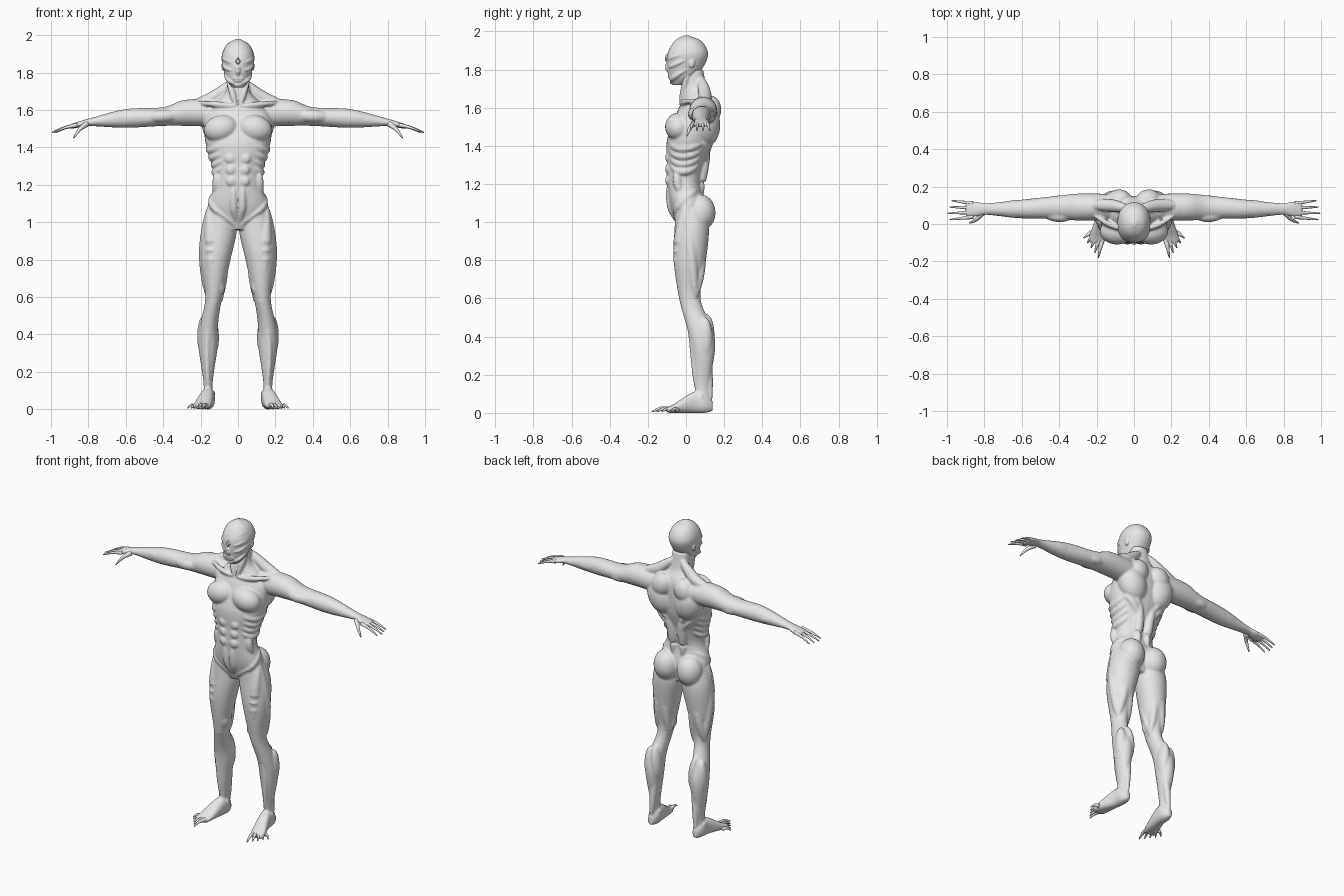
import bpy, bmesh
from math import sin, cos, pi, radians, copysign
from mathutils import Vector, Matrix, Euler

if "Cube" in bpy.data.objects:
    bpy.data.objects.remove(bpy.data.objects["Cube"])

grey = bpy.data.materials.new("plain_grey")
grey.use_nodes = True
grey.diffuse_color = (.8, .8, .8, 1)
grey.node_tree.nodes["Principled BSDF"].inputs["Base Color"].default_value = grey.diffuse_color

RIGHTWARD, BACKWARD, UPWARD = Matrix.Identity(3)


def power(value, exponent):
    return copysign(abs(value) ** exponent, value)


def resample(keys, steps=6):
    """Smooth curve through tuples of any length."""
    keys = [Vector(key) for key in keys]
    padded = [keys[0]] + keys + [keys[-1]]
    curve = []
    for before, start, end, after in zip(padded, padded[1:], padded[2:], padded[3:]):
        leave, arrive = (end - before) / 2, (after - start) / 2
        for step in range(steps):
            t = step / steps
            ease = t * t * (3 - 2 * t)
            curve.append(start.lerp(end, ease) + leave * (t * (1 - t) ** 2) - arrive * (t * t * (1 - t)))
    return curve + [keys[-1]]


def tube(bm, rings, exponent=1, sides=32):
    """Closed skin over (centre, u, v) rings."""
    angles = [2 * pi * side / sides for side in range(sides)]
    loops = [[bm.verts.new(centre + u * power(cos(angle), exponent) + v * power(sin(angle), exponent))
              for angle in angles] for centre, u, v in rings]
    for lower, upper in zip(loops, loops[1:]):
        for side in range(sides):
            bm.faces.new((lower[side - 1], lower[side], upper[side], upper[side - 1]))
    bm.faces.new(loops[0])
    bm.faces.new(loops[-1])


def loft(bm, stations, u, v, exponent=1):
    """Each station holds x, y, z and the two half widths along u and v."""
    rings = []
    for station in resample(stations):
        *centre, width, depth = station
        rings.append((Vector(centre), u * max(width, .002), v * max(depth, .002)))
    tube(bm, rings, exponent)


def cord(bm, path, radius, tip=None):
    """Spindle shaped muscle, or a digit tapering from radius to tip."""
    last = len(path) - 1
    rings = []
    for index, centre in enumerate(path):
        t = index / last
        turn = (path[min(index + 1, last)] - path[max(index - 1, 0)]).to_track_quat("Z", "Y")
        size = radius * max(sin(pi * t), .03) ** .6 if tip is None else radius + (tip - radius) * t
        rings.append((centre, turn @ RIGHTWARD * size, turn @ BACKWARD * size))
    tube(bm, rings, sides=12)


def strand(bm, start, end, radius, push=(0, 0, 0), tip=None):
    """Cord between two landmarks, with its middle pushed aside."""
    start, end = Vector(start), Vector(end)
    cord(bm, resample([start, (start + end) / 2 + Vector(push), end]), radius, tip)


def blob(bm, centre, radii, turn=0):
    matrix = Matrix.LocRotScale(Vector(centre), Euler((0, radians(turn), 0)), Vector(radii))
    bmesh.ops.create_uvsphere(bm, u_segments=24, v_segments=16, radius=1, matrix=matrix)


def skin(form, angle, height):
    """Point just under a lofted form; angle runs from the front round to the back."""
    below, above = next((a, b) for a, b in zip(form, form[1:]) if height <= b[2])
    _, y, _, width, depth = Vector(below).lerp(Vector(above), (height - below[2]) / (above[2] - below[2]))
    angle = radians(angle)
    return Vector((.96 * width * power(sin(angle), .9), y - .96 * depth * power(cos(angle), .9), height))


def wrap(bm, form, start, end, radius, sag=0):
    """Cord laid round a form between two (angle, height) marks."""
    start, end = Vector(start), Vector(end)
    marks = [(start.lerp(end, step / 12), sag * sin(pi * step / 12)) for step in range(13)]
    cord(bm, [skin(form, angle, height - drop) for (angle, height), drop in marks], radius)


def mirror(bm):
    copy = bmesh.ops.duplicate(bm, geom=bm.verts[:] + bm.edges[:] + bm.faces[:])["geom"]
    verts = [item for item in copy if isinstance(item, bmesh.types.BMVert)]
    bmesh.ops.scale(bm, vec=(-1, 1, 1), verts=verts)


def finish(bm, name, smooth=True, voxel=None):
    bmesh.ops.recalc_face_normals(bm, faces=bm.faces[:])
    for face in bm.faces:
        face.smooth = smooth
    mesh = bpy.data.meshes.new(name)
    bm.to_mesh(mesh)
    bm.free()
    mesh.materials.append(grey)
    part = bpy.data.objects.new(name, mesh)
    bpy.context.collection.objects.link(part)
    if voxel:
        fuse = part.modifiers.new("fuse", "REMESH")
        fuse.mode, fuse.voxel_size, fuse.use_smooth_shade = "VOXEL", voxel, True
        soften = part.modifiers.new("soften", "SMOOTH")
        soften.factor, soften.iterations = .5, 3


torso = [(0, .02, .96, .06, .06), (0, .01, 1.07, .16, .09), (0, -.01, 1.2, .125, .09),
         (0, 0, 1.3, .13, .1), (0, .02, 1.43, .175, .12), (0, .05, 1.57, .175, .1),
         (0, .06, 1.64, .12, .08), (0, .05, 1.7, .065, .06), (0, .04, 1.8, .055, .05)]
head = [(0, -.04, 1.72, .03, .03), (0, -.02, 1.76, .06, .07), (0, 0, 1.83, .08, .1),
        (0, .01, 1.89, .087, .105), (0, .01, 1.95, .06, .07), (0, 0, 1.98, .01, .01)]

# Limbs, one side
body = bmesh.new()
loft(body, [(.09, .02, 1.1, .06, .07), (.1, .03, .97, .095, .09), (.12, .02, .8, .08, .085),
            (.13, .02, .6, .045, .056), (.155, .07, .45, .048, .066), (.16, .09, .34, .052, .063),
            (.16, .085, .14, .024, .038), (.16, .09, .05, .03, .045)], RIGHTWARD, BACKWARD)
loft(body, [(.16, .14, .035, .015, .025), (.16, .1, .05, .035, .05), (.165, .04, .055, .038, .055),
            (.19, -.06, .024, .047, .024), (.2, -.1, .015, .04, .014)], RIGHTWARD, UPWARD, .85)
loft(body, [(.1, .09, 1.58, .07, .07), (.28, .09, 1.585, .073, .07), (.4, .09, 1.565, .062, .05),
            (.6, .08, 1.555, .05, .05), (.79, .08, 1.535, .031, .021), (.84, .08, 1.525, .04, .017),
            (.9, .08, 1.51, .042, .012)], BACKWARD, UPWARD)

# Chest, shoulder, back and seat masses, one side
blob(body, (.09, -.04, 1.5), (.093, .07, .073), 12)
blob(body, (.1, .1, 1.51), (.09, .08, .12), 20)
blob(body, (.08, .13, 1.59), (.066, .055, .075), -25)
blob(body, (.24, .09, 1.59), (.095, .072, .068), 10)
blob(body, (.083, .075, 1.05), (.08, .08, .095))
blob(body, (.1, -.08, 1.55), (.012, .012, .003))

# Neck and collar
throat, collar_end, trapezius_end = (.01, -.03, 1.62), (.22, .05, 1.64), (.25, .1, 1.63)
strand(body, (.02, .08, 1.76), trapezius_end, .035, (0, .01, -.03))
strand(body, throat, collar_end, .016, (0, -.02, 0))
strand(body, (.06, .01, 1.79), throat, .017)

# Ribs, back fans, stomach blocks, spine columns and hip crest
for row in range(4):
    height = 1.42 - row * .04
    wrap(body, torso, (20 + row * 5, height), (135, height + .01), .02, .04)
for row in range(3):
    height = 1.28 + row * .06
    wrap(body, torso, (170, height), (115, height + .15), .024, -.03)
    blob(body, skin(torso, 15, height - .06), (.027, .016, .027))
wrap(body, torso, (167, 1.13), (163, 1.4), .03)
wrap(body, torso, (10, 1.2), (5, 1), .022)
wrap(body, torso, (60, 1.28), (75, 1.15), .025)
wrap(body, torso, (135, 1.17), (6, .97), .02, -.03)

# Thigh, knee and calf
hip, seat = (.15, 0, 1.1), (.11, .07, .97)
knee, knee_in, knee_out, knee_back = (.13, 0, .6), (.09, .04, .57), (.165, .05, .6), (.13, .07, .54)
ankle, heel = (.16, .05, .12), (.16, .13, .04)
strand(body, hip, knee, .04, (0, -.03, 0))
strand(body, hip, knee_out, .032, (.02, 0, 0))
strand(body, hip, knee_in, .02, (-.05, -.03, 0))
strand(body, seat, knee_in, .028, (0, .015, 0))
strand(body, seat, knee_out, .03, (0, .015, 0))
strand(body, knee, ankle, .018, (.02, .01, 0))
strand(body, knee_back, heel, .024, (0, .01, .02))
blob(body, (.1, 0, .67), (.028, .034, .06), 10)
blob(body, (.13, -.01, .585), (.028, .022, .034))
blob(body, (.135, .105, .41), (.032, .045, .11), 5)
blob(body, (.185, .1, .39), (.033, .04, .11))
blob(body, (.16, .08, .085), (.04, .02, .02))

# Upper arm and forearm
shoulder, elbow, wrist = (.26, .085, 1.575), (.53, .08, 1.56), (.78, .08, 1.54)
strand(body, shoulder, elbow, .034, (0, -.04, 0))
strand(body, shoulder, elbow, .032, (0, .04, -.015))
strand(body, elbow, wrist, .029, (-.03, -.02, .01))
strand(body, elbow, wrist, .025, (-.03, .025, 0))

mirror(body)
loft(body, torso, RIGHTWARD, BACKWARD, .9)
finish(body, "body", voxel=.0065)

# Head with brow, cheek, jaw and swept bands
face = bmesh.new()
wrap(face, head, (6, 1.845), (85, 1.885), .011)
wrap(face, head, (14, 1.81), (95, 1.86), .012, .01)
wrap(face, head, (8, 1.885), (110, 1.915), .008, -.02)
wrap(face, head, (10, 1.735), (105, 1.81), .014, .01)
wrap(face, head, (5, 1.785), (30, 1.755), .008)
blob(face, (.08, .03, 1.835), (.008, .016, .026))
mirror(face)
loft(face, head, RIGHTWARD, BACKWARD, .92)
strand(face, (0, -.09, 1.845), (0, -.085, 1.78), .014, (0, -.01, 0))
for height in (1.756, 1.768):
    wrap(face, head, (-28, height), (28, height), .007)
blob(face, (0, -.066, 1.736), (.025, .02, .016))
finish(face, "head", voxel=.004)

# Forehead diamond
diamond = bmesh.new()
facing = Matrix.LocRotScale(Vector((0, -.1, 1.86)), Euler((pi / 2, 0, 0)), Vector((1, 1.4, 1)))
bmesh.ops.create_cone(diamond, cap_ends=True, segments=4, radius1=.019, radius2=.01,
                      depth=.02, matrix=facing)
finish(diamond, "forehead_diamond", smooth=False)

# Fingers, thumbs and clawed toes
for side, label in ((1, "left"), (-1, "right")):
    hand, foot = bmesh.new(), bmesh.new()
    for finger in range(4):
        y, spread = .11 - finger * .024, (1.5 - finger) * .01
        reach = .995 - .01 * abs(finger - 2)
        strand(hand, (.86, y, 1.52), (reach, y + spread, 1.48), .012, (0, 0, .006), tip=.003)
    strand(hand, (.81, .06, 1.525), (.88, .005, 1.45), .017, (0, -.01, .01), tip=.003)
    for toe in range(5):
        base = Vector((.17, -.08, .017)).lerp((.23, -.045, .014), toe / 4)
        claw = Vector((.19, -.18, .006)).lerp((.27, -.075, .006), toe / 4)
        strand(foot, base, claw, .016 - toe * .001, (0, 0, .012), tip=.003)
    for part, name in ((hand, "fingers"), (foot, "toes")):
        bmesh.ops.scale(part, vec=(side, 1, 1), verts=part.verts[:])
        finish(part, label + "_" + name)
